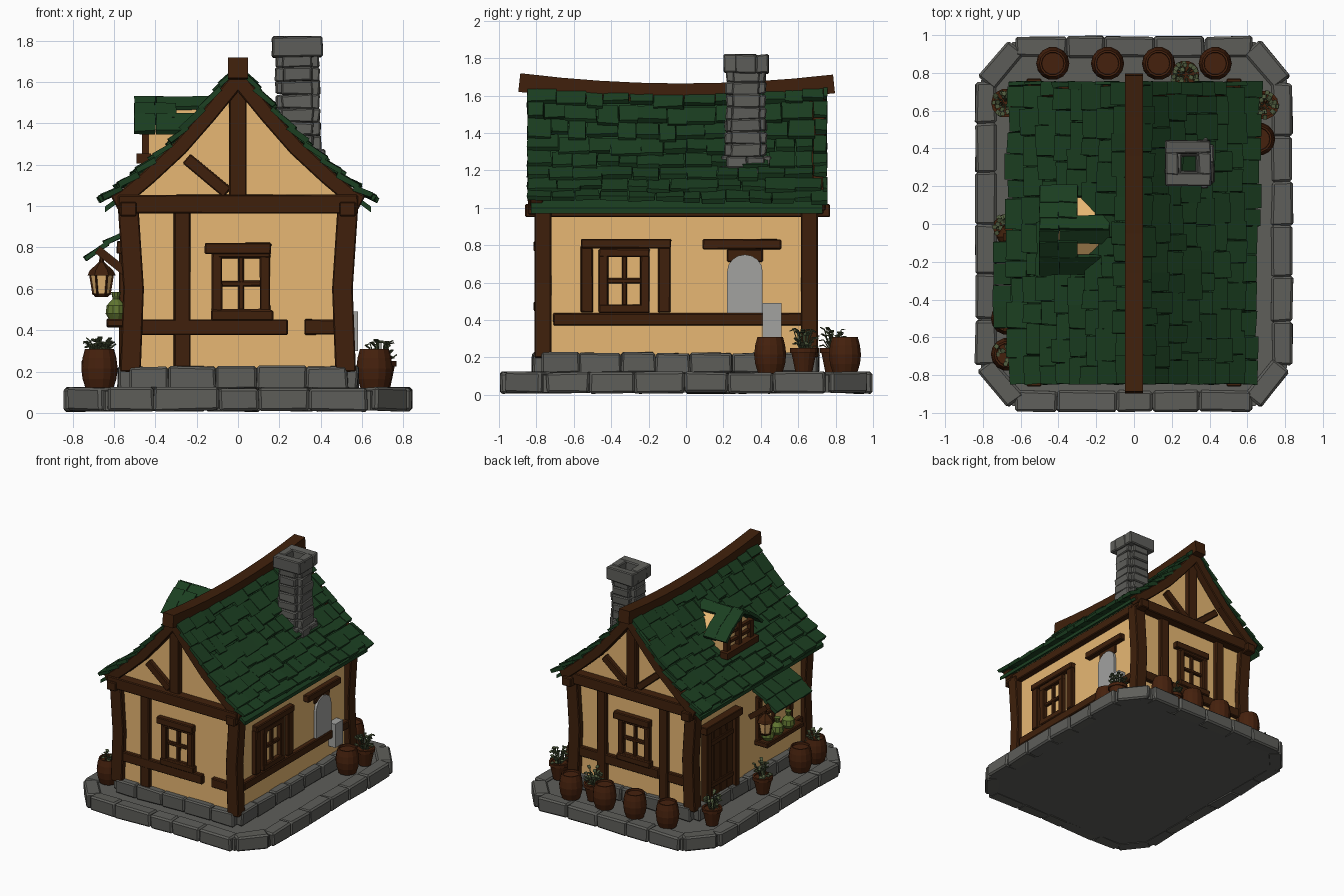
import bpy, bmesh, math, random
from mathutils import Vector as V, Matrix

random.seed(4)
if "Cube" in bpy.data.objects:
    bpy.data.objects.remove(bpy.data.objects["Cube"])


def material(name, *rgb):
    m = bpy.data.materials.new(name)
    m.use_nodes = True
    m.diffuse_color = (*rgb, 1)
    m.node_tree.nodes["Principled BSDF"].inputs["Base Color"].default_value = (*rgb, 1)
    return m


plaster = material("cream plaster", .84, .5, .18)
timber = material("dark timber", .05, .0145, .0035)
green = material("green shingle", .011, .049, .015)
stone = material("grey stone", .112, .112, .102)
pale = material("pale stone", .36, .36, .35)
cask = material("barrel wood", .06, .015, .004)
leaf = material("leaf", .075, .1, .045)
sack = material("olive cloth", .12, .18, .03)


def make(name, bm, mat, bevel=0):
    bmesh.ops.recalc_face_normals(bm, faces=bm.faces)
    me = bpy.data.meshes.new(name)
    bm.to_mesh(me)
    bm.free()
    me.materials.append(mat)
    ob = bpy.data.objects.new(name, me)
    bpy.context.collection.objects.link(ob)
    if bevel:
        mod = ob.modifiers.new("bevel", 'BEVEL')
        mod.width, mod.segments = bevel, 1


def beam(bm, p, q, w, d, n, jitter=0):
    """Box from p to q, depth d along n, width w across."""
    p, q, n = V(p), V(q), V(n)
    z = (q - p).normalized()
    x = n.cross(z).normalized()
    y = z.cross(x)
    rot = Matrix((x, y, z)).transposed().to_4x4()
    m = Matrix.Translation((p + q) / 2) @ rot @ Matrix.Diagonal((w, d, (q - p).length, 1))
    for v in bmesh.ops.create_cube(bm, size=1, matrix=m)["verts"]:
        v.co += V([random.uniform(-jitter, jitter) for _ in range(3)])


def chain(bm, pts, w, d, n):
    for a, b in zip(pts, pts[1:]):
        e = (V(b) - V(a)).normalized() * w * .12
        beam(bm, V(a) - e, V(b) + e, w, d, n)


def prism(bm, pts, along):
    f = bm.faces.new([bm.verts.new(p) for p in pts])
    r = bmesh.ops.extrude_face_region(bm, geom=[f])
    bmesh.ops.translate(bm, vec=along, verts=[v for v in r["geom"] if isinstance(v, bmesh.types.BMVert)])


def lathe(bm, x, y, profile, sides=14):
    rings = [[bm.verts.new((x + r * math.cos(k * math.tau / sides), y + r * math.sin(k * math.tau / sides), z))
              for k in range(sides)] for r, z in profile]
    for a, b in zip(rings, rings[1:]):
        for k in range(sides):
            j = (k + 1) % sides
            bm.faces.new((a[k], a[j], b[j], b[k]))
    bm.faces.new(rings[0][::-1])
    bm.faces.new(rings[-1])


def stones(bm, p, q, step, w, h, jitter):
    p, q = V(p), V(q)
    n = max(1, round((q - p).length / step))
    cuts = [0] + [(i + random.uniform(-.15, .15)) / n for i in range(1, n)] + [1]
    for a, b in zip(cuts, cuts[1:]):
        beam(bm, p.lerp(q, a), p.lerp(q, b), w, h, (0, 0, 1), jitter)


# Stone base with kerb
def octagon(i, z):
    a, b, c, d = .84 - i, .993 - i, .66 - i * .6, .78 - i * .6
    return [V((x, y, z)) for x, y in ((a, -d), (a, d), (c, b), (-c, b), (-a, d), (-a, -d), (-c, -b), (c, -b))]


bm = bmesh.new()
prism(bm, octagon(.03, .012), (0, 0, .094))
make("base_slab", bm, stone)
bm = bmesh.new()
ring = octagon(.055, .065)
for a, b in zip(ring, ring[1:] + ring[:1]):
    stones(bm, a, b, .24, .11, .112, .005)
make("kerb_stones", bm, stone, .012)
bm = bmesh.new()
ring = [V((x, y, .17)) for x, y in ((-.53, -.77), (.53, -.77), (.53, .66), (-.53, .66))]
for a, b in zip(ring, ring[1:] + ring[:1]):
    stones(bm, a, b, .2, .1, .11, .006)
make("plinth_stones", bm, stone, .01)

# Plaster walls, following the roof curve
CURVE = [(0, 1.62), (.14, 1.46), (.28, 1.31), (.43, 1.18), (.55, 1.085), (.67, 1.0)]


def roof_z(x):
    for (a, za), (b, zb) in zip(CURVE, CURVE[1:]):
        if abs(x) <= b:
            return za + (zb - za) * (abs(x) - a) / (b - a)
    return CURVE[-1][1]


def sag(y, z):
    return z + .045 * ((y + .02) / .8) ** 2 * (z - 1) / .62


xs = [.52, .43, .28, .14, 0, -.14, -.28, -.43, -.52]
bm = bmesh.new()
prism(bm, [(-.52, -.77, .2), (.52, -.77, .2)] + [(x, -.77, roof_z(x) - .035) for x in xs], (0, 1.43, 0))
make("walls", bm, plaster)

# Timber frame: each wall has an origin, a sideways axis and a normal
SIDES = {"front": ((0, -.77, 0), (1, 0, 0), (0, -1, 0)), "back": ((0, .66, 0), (-1, 0, 0), (0, 1, 0)),
         "right": ((.52, 0, 0), (0, 1, 0), (1, 0, 0)), "left": ((-.52, 0, 0), (0, -1, 0), (-1, 0, 0))}


def plank(bm, side, u0, v0, u1, v1, w, d=.04):
    o, u, n = (V(t) for t in SIDES[side])
    up = V((0, 0, 1))
    off = o + n * (d / 2 - .005)
    beam(bm, off + u * u0 + up * v0, off + u * u1 + up * v1, w, d, n, .002)


def window(bm, side, u, v0, v1, w):
    h, m = w / 2, (v0 + v1) / 2
    for s in (-1, 1):
        plank(bm, side, u + s * (h - .024), v0, u + s * (h - .024), v1, .05, .04)
    for v in (v0 + .02, v1 - .02):
        plank(bm, side, u - h, v, u + h, v, .045, .042)
    plank(bm, side, u, v0, u, v1, .028, .025)
    plank(bm, side, u - h, m, u + h, m, .028, .025)


bm = bmesh.new()
for side in ("front", "back"):
    plank(bm, side, -.58, 1.01, .58, 1.01, .09, .08)
    plank(bm, side, 0, 1.04, 0, 1.6, .085, .05)
    plank(bm, side, -.05, 1.065, -.25, 1.23, .06)
    plank(bm, side, -.27, .22, -.27, .98, .08)
    plank(bm, side, -.47, .415, .24, .415, .075)
    plank(bm, side, .32, .415, .48, .415, .075)
    window(bm, side, .015, .46, .79, .28)
    plank(bm, side, -.16, .795, .16, .795, .055, .05)
    plank(bm, side, -.13, .472, .17, .472, .05, .05)
plank(bm, "back", .05, 1.06, .25, 1.23, .055)
plank(bm, "back", .28, .22, .28, .98, .075)
plank(bm, "right", -.71, .405, .62, .405, .065)
window(bm, "right", -.33, .44, .78, .27)
for u in (-.53, -.115):
    plank(bm, "right", u, .44, u, .8, .065)
plank(bm, "right", -.56, .81, -.08, .81, .05, .05)
plank(bm, "right", .09, .805, .51, .805, .055, .05)
plank(bm, "right", .22, .745, .41, .745, .07, .02)
window(bm, "left", .36, .44, .8, .44)
plank(bm, "left", .13, .435, .6, .435, .04, .12)
plank(bm, "left", .6, .405, .7, .405, .065)
for x in (-1, 1):
    beam(bm, (x * .53, -.86, .985), (x * .53, .77, .985), .08, .07, (0, 0, 1))
    for y in (-.765, .66):
        chain(bm, [(x * .52, y, .21), (x * .505, y, .6), (x * .53, y, .98)], .1, .09, (0, 1, 0))
    for y in (-.8, .71):
        chain(bm, [(x * a, y, sag(y, z) - .05) for a, z in CURVE[:-1]] + [(x * .59, y, 1.02)], .075, .07, (0, 1, 0))
make("timber_frame", bm, timber, .006)

# Plank door with frame
bm = bmesh.new()
DU = -.34
for u in (-.18, .18):
    plank(bm, "left", DU + u, .2, DU + u, .8, .055, .06)
plank(bm, "left", DU - .23, .8, DU + .23, .8, .06, .07)
for i in range(4):
    u = DU - .12 + i * .08
    plank(bm, "left", u, .2, u, .78, .076, .03)
for v in (.32, .66):
    plank(bm, "left", DU - .15, v, DU + .15, v, .04, .042)
make("door", bm, timber, .004)

# Pale arched niche on the right wall
bm = bmesh.new()
arch = [(.525, .315 + .095 * math.cos(t * math.pi / 8), .66 + .09 * math.sin(t * math.pi / 8)) for t in range(9)]
prism(bm, [(.525, .22, .42), (.525, .41, .42)] + arch, (.02, 0, 0))
beam(bm, (.55, .46, .3), (.55, .46, .49), .1, .06, (1, 0, 0))
make("pale_niche", bm, pale)

# Roof sheet, shingles and ridge beam
bm = bmesh.new()
for x in (-1, 1):
    low = [(x * a * .96, -.83, z - .03) for a, z in CURVE]
    prism(bm, low + [(a, y, z + .028) for a, y, z in low[::-1]], (0, 1.56, 0))
make("roof_sheet", bm, green)
bm = bmesh.new()
rows = 8
for s in (-1, 1):
    for i in range(rows):
        xa, xb = .64 * i / rows, .64 * (i + 1) / rows + .016
        y = -.85
        while y < .74:
            w = min(random.uniform(.09, .17), .755 - y)
            c, e = y + w / 2, xb + random.uniform(-.02, .014)
            top, bot = V((s * xa, c, sag(c, roof_z(xa)))), V((s * e, c, sag(c, roof_z(e)) + .018))
            n = V((s * .6, 0, .8))
            beam(bm, top + n * .004, bot + n * .012, w - .004, .026, n, .005)
            y += w
make("roof_shingles", bm, green)
bm = bmesh.new()
ys = [-.88 + 1.66 * i / 8 for i in range(9)]
chain(bm, [(0, y, 1.615 + .05 * ((y + .02) / .83) ** 2) for y in ys], .095, .1, (0, 0, 1))
make("ridge_beam", bm, timber)

# Dormer on the -x slope
DY = -.03
bm = bmesh.new()
prism(bm, [(-.43, DY + a, z) for a, z in ((-.17, 1.15), (.17, 1.15), (.17, 1.37), (0, 1.5), (-.17, 1.37))], (.33, 0, 0))
make("dormer_walls", bm, plaster)
bm = bmesh.new()
for s in (-1, 1):
    x_low = -.3 if s > 0 else -.18
    for a, b, za, zb, x1 in ((0, .07, 1.52, 1.475, -.13), (.06, .16, 1.49, 1.42, -.3), (.14, .23, 1.44, 1.355, x_low)):
        for x0, xe in ((-.5, -.4), (-.398, x1)):
            m = (x0 + xe) / 2
            beam(bm, (m, DY + s * a, za), (m, DY + s * b, zb), xe - x0, .024, (0, s * .6, .8), .004)
make("dormer_shingles", bm, green)
bm = bmesh.new()
for u in (-.15, 0, .15):
    beam(bm, (-.44, DY + u, 1.22), (-.44, DY + u, 1.39 if u else 1.48), .04, .05, (1, 0, 0))
beam(bm, (-.455, DY - .2, 1.23), (-.455, DY + .2, 1.23), .05, .07, (1, 0, 0))
for z in (1.31, 1.38):
    beam(bm, (-.44, DY - .15, z), (-.44, DY + .15, z), .022, .035, (1, 0, 0))
make("dormer_frame", bm, timber)

# Hollow chimney built in courses, with a cap
bm = bmesh.new()
CX, CY = .287, .32
for i in range(10):
    z, r = 1.11 + i * .066, .082 - .012 * i / 10 + (.022 if i < 3 else 0)
    ring = [(CX - r, CY - r, z), (CX + r, CY - r, z), (CX + r, CY + r, z), (CX - r, CY + r, z)]
    for a, b in zip(ring, ring[1:] + ring[:1]):
        stones(bm, a, b, .11, .066, .066, .006)
for s in (-1, 1):
    beam(bm, (CX - .122, CY + s * .087, 1.77), (CX + .122, CY + s * .087, 1.77), .07, .1, (0, 0, 1), .005)
    beam(bm, (CX + s * .087, CY - .06, 1.77), (CX + s * .087, CY + .06, 1.77), .07, .1, (0, 0, 1), .005)
make("chimney", bm, stone, .007)

# Awning, sacks on the sill, bracket and lantern
bm = bmesh.new()
for i in range(4):
    y = -.15 - i * .115
    beam(bm, (-.53, y, .875), (-.65, y, .82), .112, .022, (-.4, 0, 1), .004)
    beam(bm, (-.63, y, .82), (-.74, y, .745), .112, .022, (-.5, 0, 1), .004)
make("awning", bm, green)
bm = bmesh.new()
for y in (-.2, -.32, -.46):
    lathe(bm, -.59, y, [(.035, .455), (.05, .48), (.045, .52), (.016, .55), (.024, .585)], 10)
make("sacks", bm, sack)
bm = bmesh.new()
for y in (-.07, -.55):
    beam(bm, (-.53, y, .67), (-.68, y, .79), .04, .04, (0, 1, 0))
lathe(bm, -.66, -.07, [(.068, .665), (.056, .69), (.012, .73), (.008, .78)], 6)
lathe(bm, -.66, -.07, [(.03, .56), (.045, .578)], 6)
for k in range(6):
    c, s = math.cos(k * math.tau / 6), math.sin(k * math.tau / 6)
    beam(bm, (-.66 + .04 * c, -.07 + .04 * s, .57), (-.66 + .056 * c, -.07 + .056 * s, .67), .008, .008, (-s, c, 0))
make("lantern_and_brackets", bm, timber)
bm = bmesh.new()
lathe(bm, -.66, -.07, [(.038, .577), (.054, .665)], 6)
make("lantern_glass", bm, plaster)

# Barrels, plant pots and plants
bm = bmesh.new()
for x, y in ((-.43, .85), (-.14, .85), (.13, .85), (.43, .85), (.66, .45), (-.67, -.69), (-.67, -.5)):
    lathe(bm, x, y, [(.066, .115), (.082, .165), (.088, .215), (.082, .265), (.07, .31), (.06, .31), (.058, .295)])
make("barrels", bm, cask)
pots = ((.69, .63), (.27, .79), (-.68, .64), (-.67, -.02))
bm = bmesh.new()
for x, y in pots:
    lathe(bm, x, y, [(.045, .115), (.068, .225), (.076, .225), (.076, .25), (.06, .25), (.06, .24)])
make("plant_pots", bm, cask)
bm = bmesh.new()
for x, y in pots + ((-.67, -.69),):
    for _ in range(30):
        a, r = random.uniform(0, math.tau), random.uniform(.02, .06)
        d = V((math.cos(a), math.sin(a), 0))
        tip = V((x, y, random.uniform(.26, .35))) + d * r
        beam(bm, V((x, y, .24)) + d * r * .4, tip, .005, .005, d.cross(V((0, 0, 1))))
        beam(bm, tip, tip + d * .022 + V((0, 0, random.uniform(-.015, .02))), .022, .005, (0, 0, 1))
make("plants", bm, leaf)
